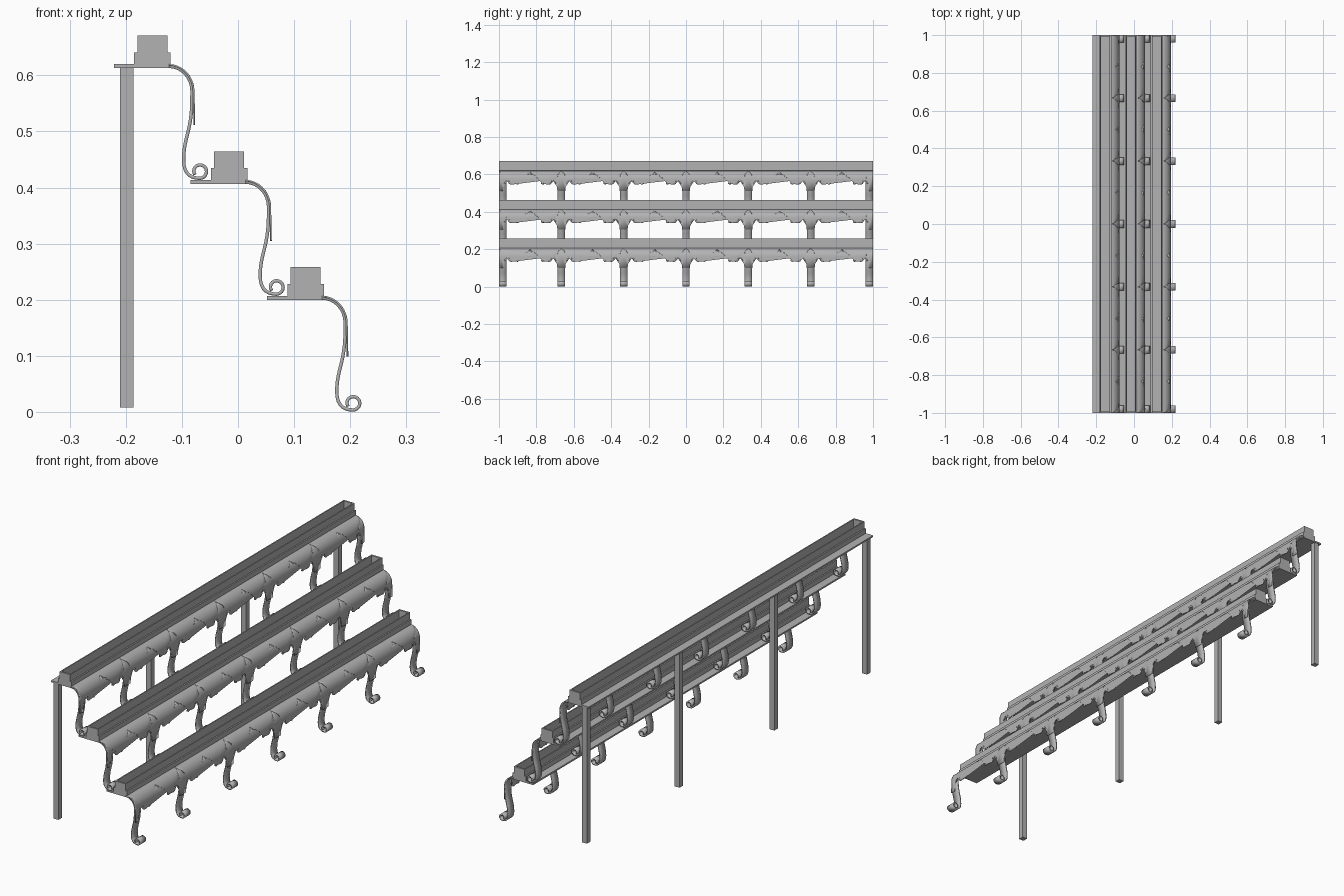
import bpy, bmesh, math
from mathutils import Vector
from mathutils.geometry import interpolate_bezier

cube = bpy.data.objects.get("Cube")
if cube:
    bpy.data.objects.remove(cube)

# One painted metal colour
metal = bpy.data.materials.new("grey metal")
metal.use_nodes = True
GREY = (0.45, 0.45, 0.45, 1)
metal.diffuse_color = GREY
metal.node_tree.nodes["Principled BSDF"].inputs["Base Color"].default_value = GREY

BAY = 1 / 3      # distance between legs
CURVE_X = 0.15   # where the shelf starts to bend down
DROP = 0.048     # height of the rounded shelf edge
REACH = 0.044    # depth of the rounded shelf edge


def finish(name, bm, smooth=False):
    mesh = bpy.data.meshes.new(name)
    bm.to_mesh(mesh)
    bm.free()
    mesh.materials.append(metal)
    obj = bpy.data.objects.new(name, mesh)
    bpy.context.collection.objects.link(obj)
    if smooth:
        bpy.ops.object.select_all(action='DESELECT')
        bpy.context.view_layer.objects.active = obj
        obj.select_set(True)
        bpy.ops.object.shade_smooth_by_angle(angle=math.radians(35))
    return obj


def extrude_profile(name, profile, y0, y1):
    """Closed solid from an (x, z) profile run along y."""
    bm = bmesh.new()
    face = bm.faces.new([bm.verts.new((x, y0, z)) for x, z in profile])
    res = bmesh.ops.extrude_face_region(bm, geom=[face])
    verts = [g for g in res["geom"] if isinstance(g, bmesh.types.BMVert)]
    bmesh.ops.translate(bm, verts=verts, vec=(0, y1 - y0, 0))
    bmesh.ops.recalc_face_normals(bm, faces=bm.faces)
    return finish(name, bm)


def box(name, x0, x1, y0, y1, z0, z1):
    return extrude_profile(name, [(x0, z0), (x1, z0), (x1, z1), (x0, z1)], y0, y1)


def solidify(obj, thickness):
    mod = obj.modifiers.new("thickness", 'SOLIDIFY')
    mod.thickness = thickness
    mod.offset = 0


def valance(name, ox, oz):
    """Fretwork sheet cut flat, then bent over the rounded shelf edge."""
    half = [(0, 0.107), (0.021, 0.107), (0.023, 0.085), (0.028, 0.065), (0.036, 0.054),
            (0.046, 0.05), (0.056, 0.053), (0.053, 0.062), (0.056, 0.07),
            (0.064, 0.073), (0.072, 0.069), (0.09, 0.07), (0.1, 0.073),
            (0.108, 0.068), (0.107, 0.06), (0.098, 0.06), (0.1, 0.053),
            (0.114, 0.054), (0.122, 0.046), (0.127, 0.036), (0.138, 0.033),
            (0.142, 0.023), (0.152, 0.02), (BAY / 2, 0.007)]
    outline = [(0, 0)] + half + [(BAY - y, d) for y, d in reversed(half[:-1])] + [(BAY, 0)]
    bm = bmesh.new()
    bm.faces.new([bm.verts.new((0, y, -d)) for y, d in outline])
    bmesh.ops.triangulate(bm, faces=bm.faces)
    # Cut levels keep the bend smooth
    for i in range(1, 10):
        level = DROP * (1 - math.cos(i / 9 * math.pi / 2))
        bmesh.ops.bisect_plane(bm, geom=bm.verts[:] + bm.edges[:] + bm.faces[:],
                               plane_co=(0, 0, -level), plane_no=(0, 0, 1))
    for v in bm.verts:
        t = max(0, 1 + v.co.z / DROP)
        v.co.x = CURVE_X + REACH * math.sqrt(max(0, 1 - t * t))
        v.co.x += 0.02 * max(0, -v.co.z - DROP)
    obj = finish(name, bm, True)
    obj.location = (ox, -1, oz - 0.0015)
    arr = obj.modifiers.new("bays", 'ARRAY')
    arr.count = 6
    arr.use_relative_offset = False
    arr.use_constant_offset = True
    arr.constant_offset_displace = (0, BAY, 0)
    arr.use_merge_vertices = True
    arr.merge_threshold = 0.0005
    solidify(obj, 0.003)


def leg_path():
    """Rounded shoulder, S curve and scroll foot as (x, z) points."""
    path = []
    for i in range(9):
        a = math.pi / 2 * (1 - i / 8)
        path.append((CURVE_X + 0.041 * math.cos(a), -0.048 + 0.044 * math.sin(a)))
    s_curve = [(0.191, -0.06), (0.191, -0.12), (0.176, -0.13), (0.176, -0.171)]
    foot = [s_curve[-1], (0.176, -0.195), (0.188, -0.2035), (0.205, -0.2035)]
    for pts, n in ((s_curve, 12), (foot, 8)):
        pts = interpolate_bezier(*[Vector((x, z, 0)) for x, z in pts], n)
        path += [(p.x, p.y) for p in pts[1:]]
    for i in range(1, 19):
        a = math.radians(-90 + 17 * i)
        r = 0.0125 - 0.002 * i / 18
        path.append((0.205 + r * math.cos(a), -0.191 + r * math.sin(a)))
    return path


def leg(name, ox, oz, y, width):
    bm = bmesh.new()
    rows = [[bm.verts.new((x, s * width / 2, z)) for s in (-1, 1)] for x, z in leg_path()]
    for a, b in zip(rows, rows[1:]):
        bm.faces.new((a[0], a[1], b[1], b[0]))
    obj = finish(name, bm, True)
    obj.location = (ox, y, oz)
    solidify(obj, 0.006)


def trough(name, ox, oz):
    """Open planter with a stepped foot and closed ends."""
    right = [(0.0325, 0), (0.0325, 0.021), (0.0265, 0.021), (0.0265, 0.051),
             (0.0215, 0.051), (0.0215, 0.008)]
    cx = ox + 0.1205
    profile = [(cx + x, oz + z) for x, z in right]
    profile += [(cx - x, oz + z) for x, z in reversed(right)]
    extrude_profile(name, profile, -1, 1)
    for side, y in (("front", -1), ("back", 0.992)):
        box(name + "_" + side + "_end", cx - 0.0215, cx + 0.0215,
            y, y + 0.008, oz + 0.008, oz + 0.051)


# Three stepped tiers
for i, label in enumerate(("lower", "middle", "upper")):
    ox, oz = -0.1365 * i, 0.207 + 0.2065 * i
    box(label + "_shelf", ox + 0.052, ox + CURVE_X, -1, 1, oz - 0.007, oz)
    valance(label + "_valance", ox, oz)
    trough(label + "_trough", ox, oz)
    for k in range(7):
        y = max(-0.98, min(0.98, -1 + k * BAY))
        leg(f"{label}_leg_{k + 1}", ox, oz, y, 0.04)

# Straight posts behind the upper shelf
for k, y in enumerate((-0.985, -BAY, BAY, 0.985)):
    box(f"back_post_{k + 1}", -0.21, -0.186, y - 0.012, y + 0.012, 0.008, 0.615)
